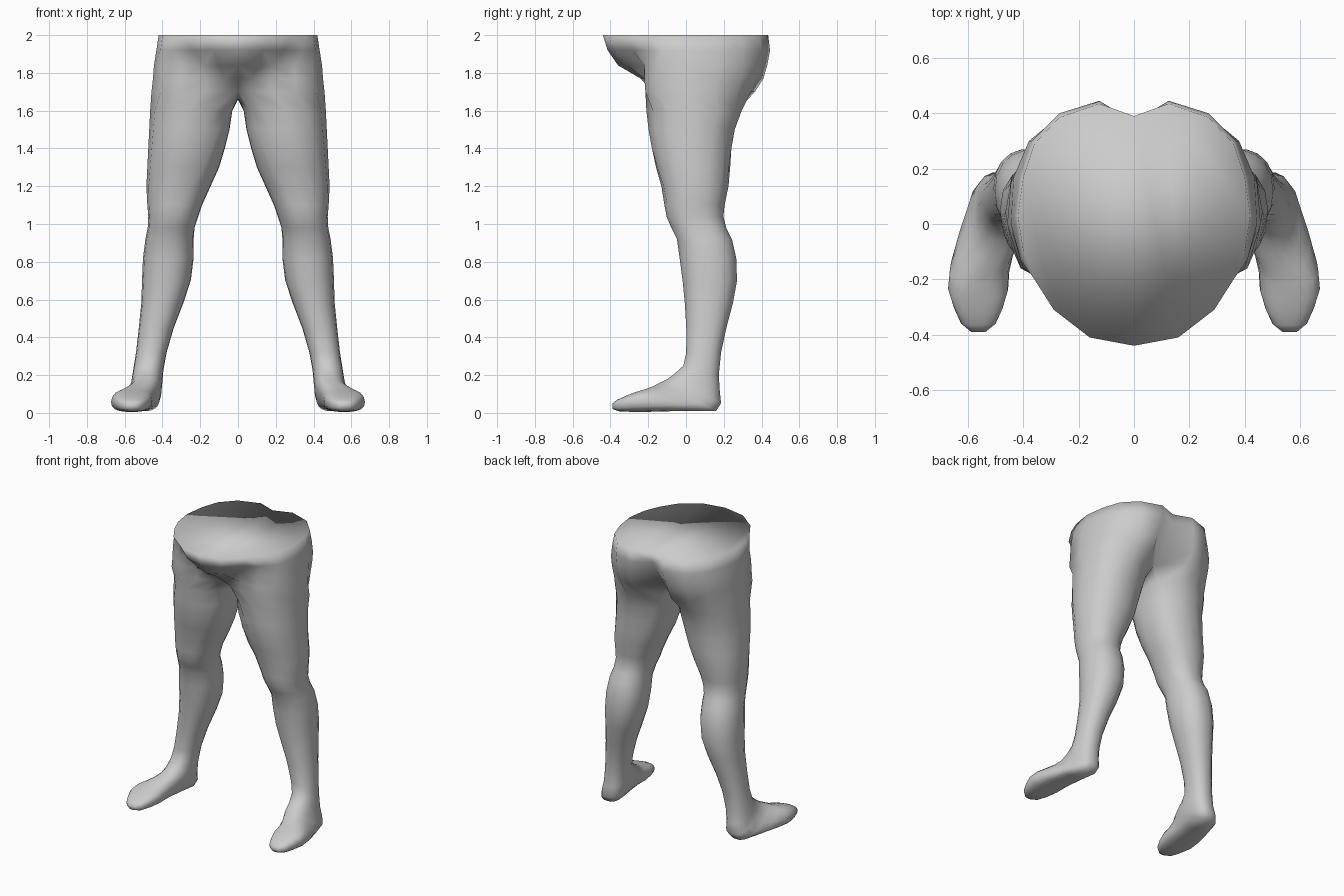
import bpy, bmesh
from math import cos, sin, pi, radians, copysign

if "Cube" in bpy.data.objects:
    bpy.data.objects.remove(bpy.data.objects["Cube"])

N = 20        # points per ring; 0..10 run round the outside, 11..19 along the inside
HALF = 10

# Pelvis half outlines (front centre -> outside -> back centre) at each height
PELVIS = [
    (2.00, [(0, -.44), (.16, -.41), (.29, -.31), (.36, -.20), (.40, -.10), (.42, .03),
            (.40, .17), (.36, .29), (.27, .385), (.125, .435), (0, .39)]),
    (1.92, [(0, -.415), (.13, -.385), (.24, -.28), (.34, -.20), (.41, -.13), (.432, .03),
            (.415, .17), (.37, .30), (.27, .40), (.125, .445), (0, .37)]),
    (1.84, [(0, -.36), (.10, -.31), (.18, -.225), (.30, -.22), (.40, -.16), (.445, 0),
            (.435, .17), (.38, .30), (.27, .39), (.14, .43), (0, .33)]),
    (1.77, [(0, -.24), (.07, -.21), (.17, -.22), (.30, -.22), (.40, -.165), (.45, 0),
            (.44, .16), (.38, .29), (.27, .375), (.15, .41), (0, .28)]),
    (1.70, [(0, -.12), (.06, -.18), (.17, -.215), (.30, -.215), (.41, -.16), (.458, 0),
            (.445, .15), (.38, .27), (.27, .345), (.14, .365), (0, .20)]),
]

# Leg rings: height, inner x, outer x, front y, back y
LEG = [
    (1.60, .03, .465, -.21, .295), (1.50, .045, .47, -.20, .26),
    (1.40, .07, .475, -.185, .245), (1.30, .10, .48, -.16, .235),
    (1.20, .145, .485, -.13, .225), (1.10, .19, .48, -.115, .205),
    (1.04, .21, .475, -.105, .20), (.98, .23, .478, -.08, .215),
    (.92, .235, .49, -.05, .245), (.82, .235, .503, -.036, .268),
    (.70, .25, .508, -.02, .272), (.58, .29, .512, -.008, .25),
    (.45, .34, .525, 0, .215), (.32, .378, .54, 0, .187),
]

# Foot rings, slanting round the heel: inner x, outer x, top (y, z), sole (y, z)
FOOT = [
    (.395, .555, -.015, .25, .175, .20), (.40, .565, -.06, .21, .18, .12),
    (.405, .575, -.10, .18, .187, .05), (.415, .60, -.14, .16, .16, .008),
    (.435, .635, -.18, .14, .03, .008), (.45, .665, -.22, .125, -.10, .008),
    (.455, .672, -.27, .11, -.20, .005), (.475, .65, -.32, .09, -.29, .005),
    (.50, .625, -.365, .07, -.355, .008), (.535, .59, -.39, .05, -.388, .02),
]


def power(v, e):
    return copysign(abs(v) ** e, v)


def pelvis_ring(z, outline):
    """Half outline closed by a sagging line on the centre plane."""
    pts = [(x, y, z) for x, y in outline]
    y0, y1 = outline[-1][1], outline[0][1]
    for k in range(1, N - HALF):
        t = k / (N - HALF)
        pts.append((0, y0 + (y1 - y0) * t, z - .04 * sin(pi * t)))
    return pts


def oval_ring(xi, xo, yf, zf, yb, zb, start, e):
    """Squared oval between a front point and a back point."""
    pts = []
    for k in range(N):
        if k <= HALF:
            a = start + (360 - 2 * start) * k / HALF
        else:
            a = 360 - start + 2 * start * (k - HALF) / (N - HALF)
        c, s = power(cos(radians(a)), e), power(sin(radians(a)), e)
        pts.append(((xi + xo) / 2 - (xo - xi) / 2 * c,
                    (yf + yb) / 2 + (yf - yb) / 2 * s,
                    (zf + zb) / 2 + (zf - zb) / 2 * s))
    return pts


rings = [pelvis_ring(z, o) for z, o in PELVIS]
for i, (z, xi, xo, yf, yb) in enumerate(LEG):
    rings.append(oval_ring(xi, xo, yf, z, yb, z, min(80, 35 + 8 * i), .9))
for i, (xi, xo, yf, zf, yb, zb) in enumerate(FOOT):
    rings.append(oval_ring(xi, xo, yf, zf, yb, zb, 80, .9 if i < 2 else .75))

# Skin the rings, leaving the pelvis open on the centre plane
bm = bmesh.new()
loops = [[bm.verts.new(p) for p in r] for r in rings]
for i in range(len(loops) - 1):
    a, b = loops[i], loops[i + 1]
    for k in range(HALF if i < len(PELVIS) - 1 else N):
        n = (k + 1) % N
        bm.faces.new((a[k], b[k], b[n], a[n]))

# Flat waist cap and toe tip
bm.faces.new(loops[0][:HALF + 1])
bm.faces.new(loops[-1][::-1])
bmesh.ops.delete(bm, geom=[v for v in bm.verts if not v.link_faces], context='VERTS')
bmesh.ops.recalc_face_normals(bm, faces=bm.faces)

mesh = bpy.data.meshes.new("lower_body")
bm.to_mesh(mesh)
bm.free()
for p in mesh.polygons:
    p.use_smooth = True
body = bpy.data.objects.new("lower_body", mesh)
bpy.context.collection.objects.link(body)

# Other half
mirror = body.modifiers.new("mirror", 'MIRROR')
mirror.use_axis[0] = True
mirror.merge_threshold = .001
